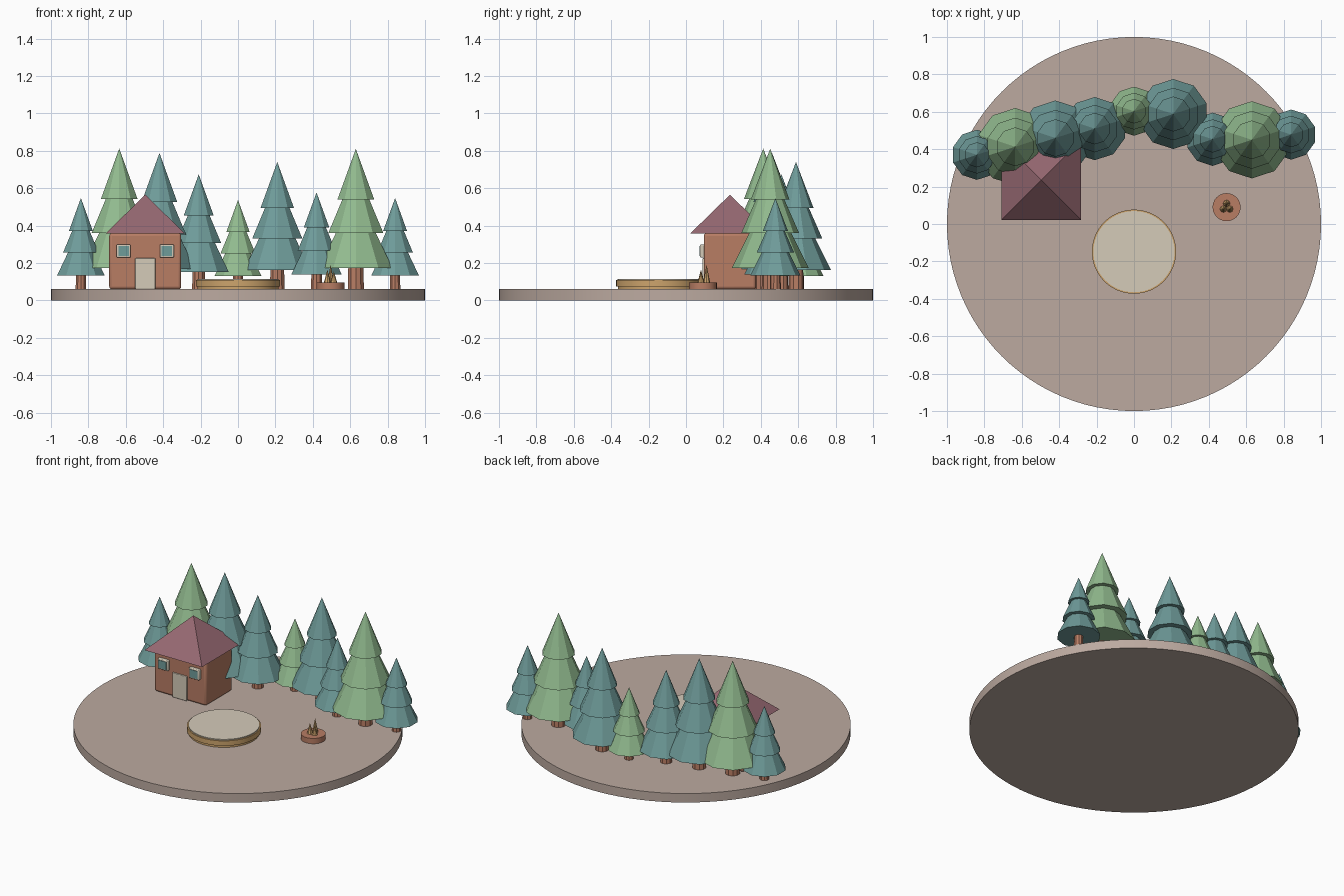
import bpy, bmesh, math
from mathutils import Matrix

if "Cube" in bpy.data.objects:
    bpy.data.objects.remove(bpy.data.objects["Cube"])


def srgb(r, g, b):
    f = lambda c: c / 12.92 if c <= 0.04045 else ((c + 0.055) / 1.055) ** 2.4
    return (f(r / 255), f(g / 255), f(b / 255), 1)


def material(name, *rgb):
    m = bpy.data.materials.new(name)
    m.diffuse_color = srgb(*rgb)
    m.use_nodes = True
    m.node_tree.nodes["Principled BSDF"].inputs["Base Color"].default_value = m.diffuse_color
    return m


EARTH = material("earth", 188, 170, 160)
WOOD = material("red_wood", 184, 125, 100)
GREEN = material("light_green", 146, 187, 143)
TEAL = material("teal_green", 111, 156, 154)
ROOF = material("plum_roof", 150, 104, 113)
CREAM = material("cream", 213, 203, 185)
TAN = material("tan_wood", 205, 164, 108)


def finish(obj, name, mat, smooth=False):
    obj.name = name
    obj.data.materials.append(mat)
    if smooth:
        bpy.ops.object.shade_smooth_by_angle(angle=math.radians(35))
    return obj


def cone(name, mat, x, y, z0, z1, r0, r1=0.0, sides=10, turn=0.0, smooth=False):
    bpy.ops.mesh.primitive_cone_add(vertices=sides, radius1=r0, radius2=r1, depth=z1 - z0,
                                    location=(x, y, (z0 + z1) / 2), rotation=(0, 0, turn))
    return finish(bpy.context.object, name, mat, smooth)


def disc(name, mat, x, y, z0, z1, r, sides=64):
    return cone(name, mat, x, y, z0, z1, r, r, sides, smooth=True)


def box(name, mat, center, size, bevel=0.0):
    bpy.ops.mesh.primitive_cube_add(size=1, location=center)
    obj = bpy.context.object
    obj.scale = size
    bpy.ops.object.transform_apply(location=False, rotation=False, scale=True)
    if bevel:
        mod = obj.modifiers.new("round_edges", 'BEVEL')
        mod.width, mod.segments = bevel, 3
    return finish(obj, name, mat, bevel > 0)


GROUND = 0.06

# Round ground plate
disc("ground_plate", EARTH, 0, 0, 0, GROUND, 1.0, 96)

# Trees: x, y, tip height, foliage colour
trees = [(-0.84, 0.37, 0.547, TEAL), (-0.635, 0.413, 0.812, GREEN), (-0.42, 0.46, 0.788, TEAL),
         (-0.21, 0.51, 0.674, TEAL), (0.0, 0.603, 0.537, GREEN), (0.21, 0.588, 0.740, TEAL),
         (0.42, 0.453, 0.577, TEAL), (0.63, 0.45, 0.810, GREEN), (0.84, 0.478, 0.547, TEAL)]
for x, y, top, mat in trees:
    h = top - GROUND
    r = 0.275 * h
    cone("tree_trunk", WOOD, x, y, GROUND, GROUND + 0.22 * h, 0.22 * r, 0.2 * r, 10)
    # Three stacked tiers: base height, tip height and radius as fractions
    for base, tip, rad in ((0.15, 0.70, 1.0), (0.40, 0.87, 0.75), (0.64, 1.0, 0.5)):
        cone("tree_tier", mat, x, y, GROUND + base * h, GROUND + tip * h, rad * r)

# Cabin walls and pyramid roof
HX, HY = -0.496, 0.235
box("cabin_walls", WOOD, (HX, HY, 0.21), (0.385, 0.28, 0.30), 0.015)
cone("cabin_roof", ROOF, HX, HY, 0.357, 0.565, 0.213 * math.sqrt(2), 0, 4, math.pi / 4)

# Door and two framed windows on the front wall
FRONT = HY - 0.14
box("cabin_door", CREAM, (HX, FRONT, 0.143), (0.108, 0.016, 0.165), 0.004)
for side in (-1, 1):
    wx = HX + side * 0.116
    box("window_frame", CREAM, (wx, FRONT - 0.006, 0.264), (0.075, 0.028, 0.07), 0.005)
    box("window_pane", TEAL, (wx, FRONT - 0.020, 0.264), (0.056, 0.006, 0.052))

# Round platform: drum with an overhanging rim and a pale top
disc("platform_drum", TAN, 0, -0.148, GROUND, 0.098, 0.216)
disc("platform_rim", TAN, 0, -0.148, 0.075, 0.108, 0.225)
disc("platform_top", CREAM, 0, -0.148, 0.106, 0.115, 0.217)

# Fire pit with leaning kindling
FX, FY = 0.495, 0.09
disc("fire_ring", WOOD, FX, FY, GROUND, 0.096, 0.075, 24)
for k, tip in enumerate((0.19, 0.165, 0.155)):
    a = math.pi / 2 + k * math.tau / 3
    cone("kindling", TAN, FX + 0.02 * math.cos(a), FY + 0.02 * math.sin(a), 0.09, tip, 0.02, 0, 8)
